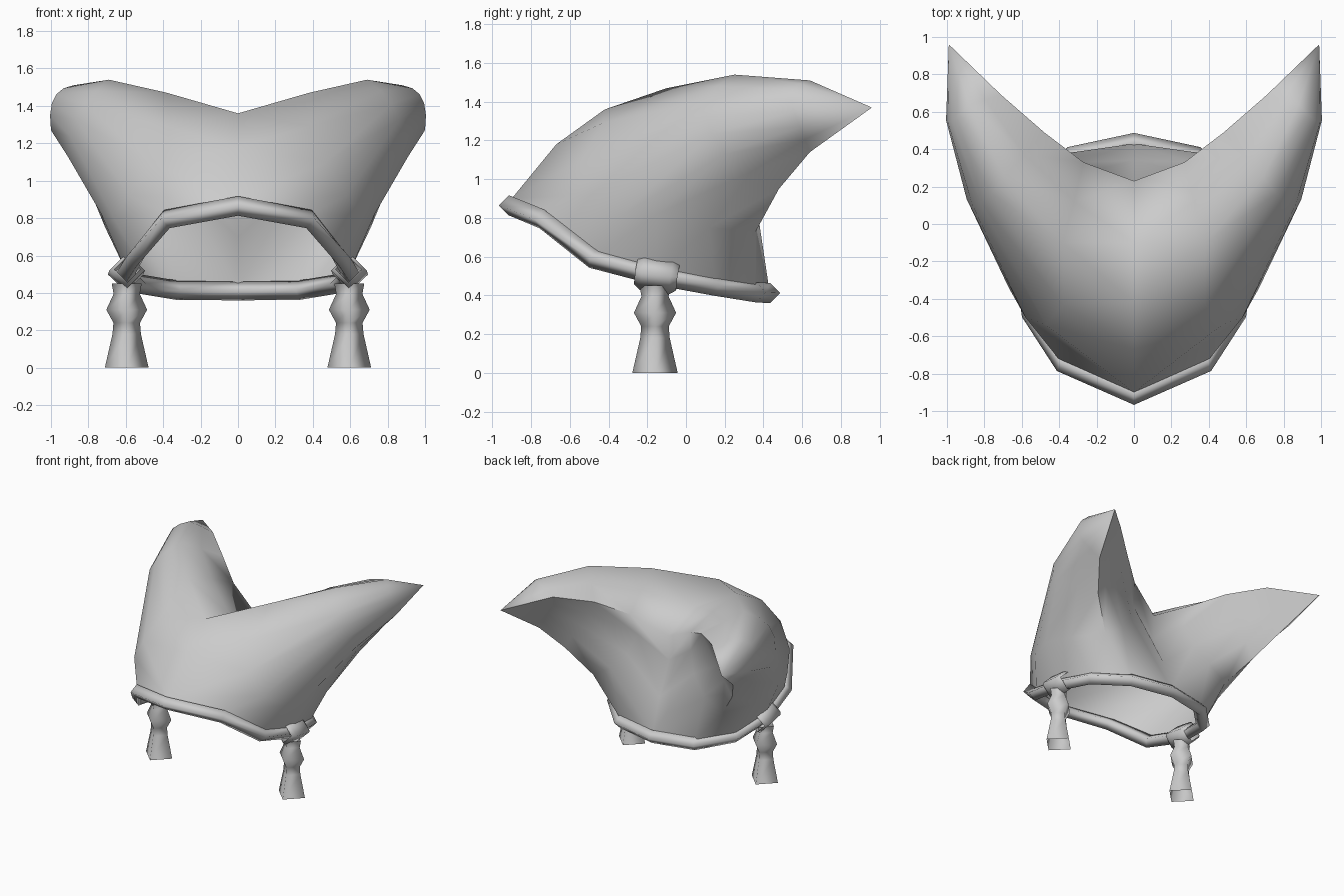
import bpy, bmesh, math
from mathutils import Vector, Matrix

if "Cube" in bpy.data.objects:
    bpy.data.objects.remove(bpy.data.objects["Cube"])


def make_object(name, bm, angle=60):
    bmesh.ops.recalc_face_normals(bm, faces=bm.faces)
    me = bpy.data.meshes.new(name)
    bm.to_mesh(me)
    bm.free()
    ob = bpy.data.objects.new(name, me)
    bpy.context.collection.objects.link(ob)
    bpy.ops.object.select_all(action='DESELECT')
    ob.select_set(True)
    bpy.context.view_layer.objects.active = ob
    bpy.ops.object.shade_smooth_by_angle(angle=math.radians(angle))
    return ob


def skin(bm, rings):
    """Bridge equal-sized closed rings of bmesh verts with quads."""
    n = len(rings[0])
    for a, b in zip(rings, rings[1:]):
        for i in range(n):
            j = (i + 1) % n
            bm.faces.new((a[i], a[j], b[j], b[i]))


def lathe(name, profile, sides, matrix):
    bm = bmesh.new()
    rings = []
    for r, z in profile:
        rings.append([bm.verts.new(matrix @ Vector((r * math.cos(t), r * math.sin(t), z)))
                      for t in (2 * math.pi * i / sides for i in range(sides))])
    skin(bm, rings)
    return make_object(name, bm, 95)


def horn_ring(corners, bulge):
    """Ridge, outer, under and inner corners; the front side bulges out."""
    pts = []
    for k, steps in enumerate((5, 2, 4, 2)):
        a, b = Vector(corners[k]), Vector(corners[(k + 1) % 4])
        for i in range(steps):
            f = i / steps
            pts.append(a.lerp(b, f) + (Vector(bulge) * 4 * f * (1 - f) if k == 0 else Vector()))
    return pts


# Hat: base loop (centre arc + half of the rim), then horn rings out to the tip
base = [(0, -.42, 1.36), (0, -.67, 1.18), (0, -.9, .9), (.38, -.75, .82), (.55, -.47, .6),
        (.6, -.15, .52), (.54, .15, .46), (.33, .36, .43), (0, .43, .43),
        (0, .34, .7), (0, .22, .95), (0, .23, 1.15), (0, -.1, 1.26)]
flare = [(.38, -.1, 1.47), (.38, -.43, 1.29), (.47, -.54, 1.1), (.58, -.5, .92), (.67, -.34, .81),
         (.73, -.15, .82), (.71, .12, .75), (.58, .36, .73), (.42, .37, .83),
         (.3, .33, .96), (.24, .28, 1.12), (.27, .33, 1.29), (.32, .12, 1.39)]
horn = [horn_ring([(.69, .25, 1.54), (.91, .2, 1.13), (.75, .48, .95), (.48, .49, 1.395)],
                  (.045, -.12, .035)),
        horn_ring([(.88, .64, 1.51), (1, .59, 1.27), (.87, .64, 1.14), (.71, .69, 1.45)],
                  (.045, -.07, .05))]
bm = bmesh.new()
rings = [[bm.verts.new(p) for p in loop] for loop in [base, flare] + horn]
skin(bm, rings)
tip = bm.verts.new((.99, .96, 1.37))
n = len(base)
for i in range(n):
    bm.faces.new((rings[-1][i], rings[-1][(i + 1) % n], tip))
# mirror and weld along the centre
dup = bmesh.ops.duplicate(bm, geom=bm.verts[:] + bm.edges[:] + bm.faces[:])["geom"]
bmesh.ops.scale(bm, vec=(-1, 1, 1), verts=[g for g in dup if isinstance(g, bmesh.types.BMVert)])
bmesh.ops.remove_doubles(bm, verts=bm.verts[:], dist=0.001)
make_object("horned_hat", bm, 75)

# Rim roll: four-sided tube following the opening
half = [(0, -.915, .865), (.38, -.745, .795), (.55, -.48, .59), (.6, -.15, .505),
        (.54, .15, .45), (.33, .365, .415), (0, .435, .412)]
path = [Vector(p) for p in half] + [Vector((-x, y, z)) for x, y, z in half[-2:0:-1]]
bm = bmesh.new()
rings = []
for i, p in enumerate(path):
    t = (path[(i + 1) % len(path)] - path[i - 1]).normalized()
    side = t.cross(Vector((0, 0, 1))).normalized()
    up = side.cross(t)
    rings.append([bm.verts.new(p + .052 * (side * math.cos(a) + up * math.sin(a)))
                  for a in (math.pi * k / 2 for k in range(4))])
skin(bm, rings + rings[:1])
make_object("rim_roll", bm, 95)

# Four-sided cuffs on the rim and turned drops hanging to the ground
drop = [(.117, 0), (.076, .18), (.071, .24), (.109, .31), (.07, .395), (.08, .45)]
cuff = [(.07, -.11), (.095, -.075), (.095, .075), (.07, .11)]
for s, label in ((1, "right"), (-1, "left")):
    lathe("drop_" + label, drop, 4, Matrix.Translation((.595 * s, -.16, 0)))
    direction = Vector((.05 * s, 1, -.15)).to_track_quat('Z', 'Y').to_matrix().to_4x4()
    lathe("cuff_" + label, cuff, 4, Matrix.Translation((.597 * s, -.15, .51)) @ direction)
